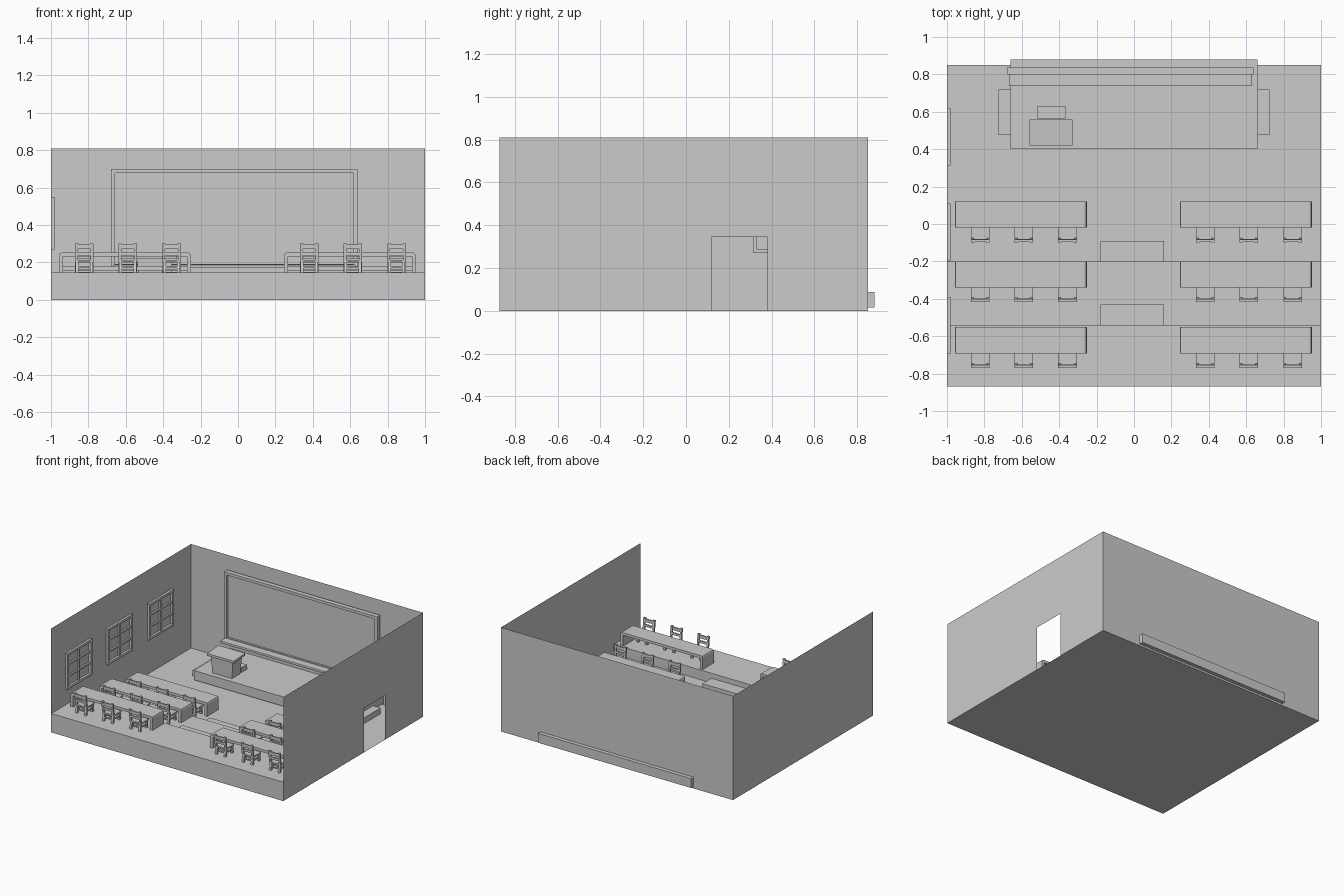
import bpy, bmesh
from mathutils import Vector

if "Cube" in bpy.data.objects:
    bpy.data.objects.remove(bpy.data.objects["Cube"])

def make(name, bm):
    me = bpy.data.meshes.new(name)
    bmesh.ops.recalc_face_normals(bm, faces=bm.faces)
    bm.to_mesh(me)
    bm.free()
    ob = bpy.data.objects.new(name, me)
    bpy.context.collection.objects.link(ob)
    return ob

def add_box(bm, x, y, z, shift=(0, 0), taper=1.0):
    """Box from ranges; shift moves the top face, taper scales the bottom face."""
    r = bmesh.ops.create_cube(bm, size=1)
    c = Vector((sum(x) / 2, sum(y) / 2, sum(z) / 2))
    for v in r['verts']:
        top = v.co.z > 0
        k = 1 if top else taper
        v.co = c + Vector((v.co.x * (x[1] - x[0]) * k, v.co.y * (y[1] - y[0]) * k, v.co.z * (z[1] - z[0])))
        if top:
            v.co.x += shift[0]
            v.co.y += shift[1]

def box(name, x, y, z, bevel=0, **kw):
    bm = bmesh.new()
    add_box(bm, x, y, z, **kw)
    if bevel:
        bmesh.ops.bevel(bm, geom=bm.edges[:], offset=bevel, segments=2, affect='EDGES', profile=0.5)
    return make(name, bm)

def sheet(name, pts):
    bm = bmesh.new()
    bm.faces.new([bm.verts.new(p) for p in pts])
    return make(name, bm)

def prism(name, profile, place, depth):
    """Extrude a 2D profile; place(a, b) gives the 3D point."""
    bm = bmesh.new()
    f = bm.faces.new([bm.verts.new(place(a, b)) for a, b in profile])
    r = bmesh.ops.extrude_face_region(bm, geom=[f])
    bmesh.ops.translate(bm, vec=depth, verts=[v for v in r['geom'] if isinstance(v, bmesh.types.BMVert)])
    return make(name, bm)

def copy(ob, name, loc):
    c = ob.copy()
    c.name = name
    c.location = loc
    bpy.context.collection.objects.link(c)

Y0, Y1, H = -0.87, 0.85, 0.81
T1, T2 = 0.072, 0.147

# Room shell: thin walls, open front, doorway in the right wall
sheet("floor", [(-1, Y0, 0), (1, Y0, 0), (1, Y1, 0), (-1, Y1, 0)])
sheet("back_wall", [(-1, Y1, 0), (1, Y1, 0), (1, Y1, H), (-1, Y1, H)])
sheet("left_wall", [(-1, Y0, 0), (-1, Y1, 0), (-1, Y1, H), (-1, Y0, H)])
sheet("right_wall", [(1, y, z) for y, z in
      [(Y0, 0), (0.12, 0), (0.12, 0.345), (0.38, 0.345), (0.38, 0), (Y1, 0), (Y1, H), (Y0, H)]])

# Seating tiers and the aisle steps
prism("seating_tiers", [(Y0, 0), (-0.2, 0), (-0.2, T1), (-0.54, T1), (-0.54, T2), (Y0, T2)],
      lambda y, z: (-1, y, z), (2, 0, 0))
box("lower_aisle_step", (-0.18, 0.16), (-0.2, -0.09), (0, 0.036))
box("upper_aisle_step", (-0.18, 0.16), (-0.54, -0.43), (T1, T1 + 0.036))

# Teaching platform with a step at each end
box("platform", (-0.66, 0.66), (0.4, 0.88), (0.015, 0.088))
for s, side in ((-1, "left"), (1, "right")):
    xs = sorted((s * 0.66, s * 0.725))
    box(side + "_platform_step", xs, (0.475, 0.72), (0, 0.045))

# Lectern with sloped top, and the low step behind it
box("lectern_body", (-0.54, -0.35), (0.435, 0.55), (0.088, 0.225), taper=0.88)
prism("lectern_top", [(0.42, 0.222), (0.56, 0.232), (0.56, 0.25), (0.42, 0.24)],
      lambda y, z: (-0.56, y, z), (0.23, 0, 0))
box("lectern_step", (-0.515, -0.365), (0.565, 0.63), (0.088, 0.125))

# Board: panel, frame and tray
BX, BZ, w = (-0.68, 0.64), (0.17, 0.70), 0.022
box("board_panel", (BX[0] + 0.01, BX[1] - 0.01), (0.815, 0.83), (BZ[0] + 0.01, BZ[1] - 0.01))
bm = bmesh.new()
for z in (BZ[0], BZ[1] - w):
    add_box(bm, BX, (0.80, 0.836), (z, z + w))
for x in (BX[0], BX[1] - w):
    add_box(bm, (x, x + w), (0.80, 0.836), (BZ[0] + w, BZ[1] - w))
make("board_frame", bm)
box("board_tray", (-0.668, 0.628), (0.738, 0.80), (0.17, 0.188), bevel=0.003)

# Windows on the left wall: outer frame plus bars for 2 x 3 panes
bm = bmesh.new()
hy, hz, fw = 0.152, 0.141, 0.018
for s in (-1, 1):
    add_box(bm, (0, 0.018), sorted((s * hy, s * (hy - fw))), (-hz, hz))
    add_box(bm, (0, 0.018), (fw - hy, hy - fw), sorted((s * hz, s * (hz - fw))))
    add_box(bm, (0, 0.013), (fw - hy, hy - fw), (s * 0.045 - 0.006, s * 0.045 + 0.006))
add_box(bm, (0, 0.013), (-0.007, 0.007), (fw - hz, hz - fw))
win = make("window_1", bm)
win.location = (-1, 0.465, 0.41)
copy(win, "window_2", (-1, -0.043, 0.41))
copy(win, "window_3", (-1, -0.543, 0.41))

# Bench desk: U-shaped board with softened outer corners
L, dh = 0.353, 0.105
right = [(L - 0.022, 0), (L, 0), (L, dh - 0.014), (L - 0.004, dh - 0.004), (L - 0.014, dh)]
inner = [(L - 0.022, dh - 0.02)]
profile = inner + right + [(-x, z) for x, z in reversed(right)] + [(-x, z) for x, z in inner]
desk = prism("desk", profile, lambda x, z: (x, -0.07, z), (0, 0.14, 0))

# Chair: seat, four legs, raked back posts, slats
bm = bmesh.new()
add_box(bm, (-0.05, 0.05), (-0.04, 0.055), (0.054, 0.066))
for s in (-1, 1):
    leg = sorted((s * 0.03, s * 0.046))
    post = sorted((s * 0.034, s * 0.049))
    add_box(bm, leg, (0.036, 0.052), (0, 0.054))
    add_box(bm, leg, (-0.046, -0.03), (0, 0.054), shift=(0, 0.008))
    add_box(bm, post, (-0.042, -0.029), (0.064, 0.15), shift=(0, -0.009))
    # the top rail is slightly crowned
    add_box(bm, sorted((0, s * 0.036)), (-0.05, -0.039), (0.124, 0.148))
    add_box(bm, sorted((s * 0.032, s * 0.05)), (-0.053, -0.037), (0.147, 0.155))
    # side stretchers
    add_box(bm, sorted((s * 0.034, s * 0.042)), (-0.035, 0.04), (0.022, 0.031))
add_box(bm, (-0.036, 0.036), (-0.045, -0.034), (0.09, 0.107))
add_box(bm, (-0.032, 0.032), (-0.038, -0.03), (0.022, 0.031))
chair = make("chair", bm)

# Rows of desks and chairs on both sides of the aisle
n = 0
for y, z in ((0.05, 0), (-0.27, T1), (-0.622, T2)):
    for cx in (-0.605, 0.598):
        n += 1
        copy(desk, f"desk_{n}", (cx, y, z))
        for i, dx in enumerate((-0.217, 0.015, 0.25)):
            copy(chair, f"chair_{n}_{i + 1}", (cx + dx, y - 0.095, z))
for ob in (desk, chair):
    bpy.data.objects.remove(ob)
